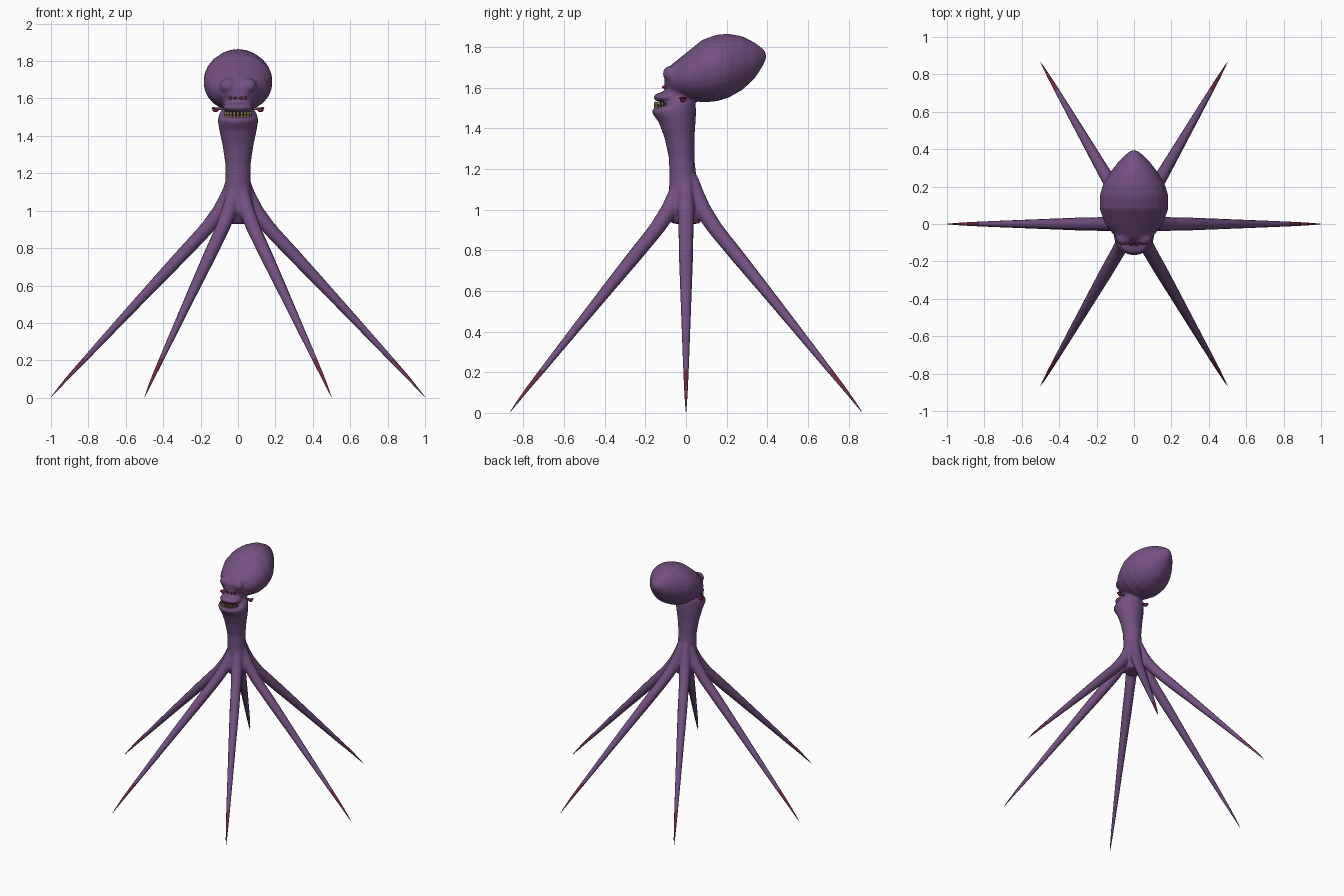
import bpy, bmesh, math
from mathutils import Vector, Matrix

if "Cube" in bpy.data.objects:
    bpy.data.objects.remove(bpy.data.objects["Cube"])


def material(name, rgb):
    m = bpy.data.materials.new(name)
    m.diffuse_color = (*rgb, 1)
    m.use_nodes = True
    m.node_tree.nodes["Principled BSDF"].inputs["Base Color"].default_value = m.diffuse_color
    return m


PURPLE = material("purple skin", (0.17, 0.08, 0.22))
RED = material("dark red", (0.17, 0.022, 0.055))
DARK = material("mouth dark", (0.03, 0.012, 0.02))
TOOTH = material("olive teeth", (0.3, 0.25, 0.1))


def finish(bm, name, *mats):
    bmesh.ops.recalc_face_normals(bm, faces=bm.faces)
    for f in bm.faces:
        f.smooth = True
    me = bpy.data.meshes.new(name)
    bm.to_mesh(me)
    bm.free()
    for m in mats:
        me.materials.append(m)
    ob = bpy.data.objects.new(name, me)
    bpy.context.collection.objects.link(ob)
    return ob


def loft(bm, rings):
    """Skin closed rings of points and cap both ends."""
    loops = [[bm.verts.new(p) for p in r] for r in rings]
    n = len(loops[0])
    for a, b in zip(loops, loops[1:]):
        for i in range(n):
            j = (i + 1) % n
            bm.faces.new((a[i], a[j], b[j], b[i]))
    bm.faces.new(loops[0][::-1])
    bm.faces.new(loops[-1])


def ellipse(c, u, v, n=24):
    c, u, v = Vector(c), Vector(u), Vector(v)
    return [c + u * math.cos(t) + v * math.sin(t)
            for t in (2 * math.pi * i / n for i in range(n))]


def ball(bm, c, r, seg=16):
    bmesh.ops.create_uvsphere(bm, u_segments=seg, v_segments=seg // 2 + 2, radius=1,
                              matrix=Matrix.Translation(c) @ Matrix.Diagonal((*r, 1)))


def leg_rings(path, angle, n=12):
    """Rings of a tapering tube along (radius from centre, z, thickness)."""
    out = Vector((math.cos(angle), math.sin(angle), 0))
    side = Vector((-out.y, out.x, 0))
    pts = [out * r + Vector((0, 0, z)) for r, z, _ in path]
    rings = []
    for i, p in enumerate(pts):
        d = (pts[min(i + 1, len(pts) - 1)] - pts[max(i - 1, 0)]).normalized()
        rings.append(ellipse(p, side * path[i][2], d.cross(side) * path[i][2], n))
    return rings


ANGLES = [math.radians(60 * k) for k in range(6)]
ROOT = [(0.035, 1.16, 0.028), (0.06, 1.08, 0.036), (0.095, 1.0, 0.042),
        (0.155, 0.92, 0.039), (0.21, 0.858, 0.037)]
LEG = [(0.13, 0.945, 0.03), (0.19, 0.88, 0.036), (0.3, 0.763, 0.034), (0.45, 0.603, 0.028),
       (0.6, 0.442, 0.022), (0.75, 0.28, 0.016), (0.82, 0.204, 0.013),
       (0.9, 0.118, 0.009), (0.96, 0.05, 0.005), (1.0, 0.003, 0.001)]

# Body: neck, leg roots, head and face fused into one skin
bm = bmesh.new()
NECK = [(0.93, -0.07, 0.07, 0.07), (1.0, -0.1, 0.09, 0.09), (1.08, -0.085, 0.065, 0.076),
        (1.15, -0.082, 0.052, 0.068), (1.25, -0.084, 0.042, 0.068),
        (1.35, -0.105, 0.042, 0.083), (1.43, -0.135, 0.047, 0.1),
        (1.475, -0.168, 0.05, 0.108), (1.492, -0.168, 0.05, 0.108),
        (1.52, -0.11, 0.046, 0.1), (1.55, -0.09, 0.03, 0.08)]
loft(bm, [ellipse((0, (a + b) / 2, z), (w, 0, 0), (0, (b - a) / 2, 0))
          for z, a, b, w in NECK])
for a in ANGLES:
    loft(bm, leg_rings(ROOT, a))
HEAD = [(-0.105, 1.67, 1.6, 0.045), (-0.07, 1.715, 1.57, 0.1), (0, 1.77, 1.543, 0.155),
        (0.08, 1.835, 1.527, 0.184), (0.15, 1.86, 1.532, 0.184),
        (0.21, 1.865, 1.55, 0.167), (0.28, 1.852, 1.59, 0.125),
        (0.34, 1.82, 1.647, 0.078), (0.38, 1.79, 1.71, 0.035), (0.394, 1.77, 1.74, 0.012)]
loft(bm, [ellipse((0, y, (t + b) / 2), (w, 0, 0), (0, 0, (t - b) / 2))
          for y, t, b, w in HEAD])
ball(bm, (0, -0.045, 1.575), (0.078, 0.065, 0.06))      # face
ball(bm, (0, -0.095, 1.552), (0.085, 0.068, 0.027))     # muzzle
for s in (-1, 1):
    ball(bm, (s * 0.055, -0.075, 1.668), (0.045, 0.04, 0.04))  # brows
body = finish(bm, "body", PURPLE)
rm = body.modifiers.new("fuse", 'REMESH')
rm.mode = 'VOXEL'
rm.voxel_size = 0.009
rm.use_smooth_shade = True
sm = body.modifiers.new("soften", 'SMOOTH')
sm.factor = 0.5
sm.iterations = 6

# Legs, with red upper sides at the tips
for k, a in enumerate(ANGLES):
    bm = bmesh.new()
    loft(bm, leg_rings(LEG, a))
    bmesh.ops.recalc_face_normals(bm, faces=bm.faces)
    for f in bm.faces:
        c = f.calc_center_median()
        if 0.03 < c.z < 0.2 and f.normal.z > -0.1:
            f.material_index = 1
    finish(bm, f"leg_{k + 1}", PURPLE, RED)

# Mouth interior
bm = bmesh.new()
ball(bm, (0, -0.085, 1.511), (0.078, 0.06, 0.024))
finish(bm, "mouth_interior", DARK)

# Teeth: upper and lower arcs of small pegs
bm = bmesh.new()
for up in (0, 1):
    for i in range(9):
        t = math.radians(-64 + 16 * i)
        x, y = 0.072 * math.sin(t), -0.088 - 0.064 * math.cos(t)
        ball(bm, (x, y, 1.52 if up else 1.501), (0.0075, 0.006, 0.011), 8)
finish(bm, "teeth", TOOTH)

# Eyes: a row of small red beads under the brows
bm = bmesh.new()
for s in (-1, 1):
    for x, y in ((0.015, -0.108), (0.04, -0.1)):
        ball(bm, (s * x, y, 1.602), (0.009, 0.01, 0.008), 8)
finish(bm, "eyes", RED)

# Side feelers: thin stalk with a red frilled end
for s, label in ((-1, "left"), (1, "right")):
    bm = bmesh.new()
    ball(bm, (s * 0.09, -0.015, 1.545), (0.04, 0.008, 0.007), 10)
    finish(bm, f"feeler_stalk_{label}", PURPLE)
    bm = bmesh.new()
    ball(bm, (s * 0.12, -0.015, 1.54), (0.018, 0.014, 0.013), 10)
    ball(bm, (s * 0.13, -0.015, 1.548), (0.012, 0.02, 0.006), 10)
    finish(bm, f"feeler_tip_{label}", RED)
